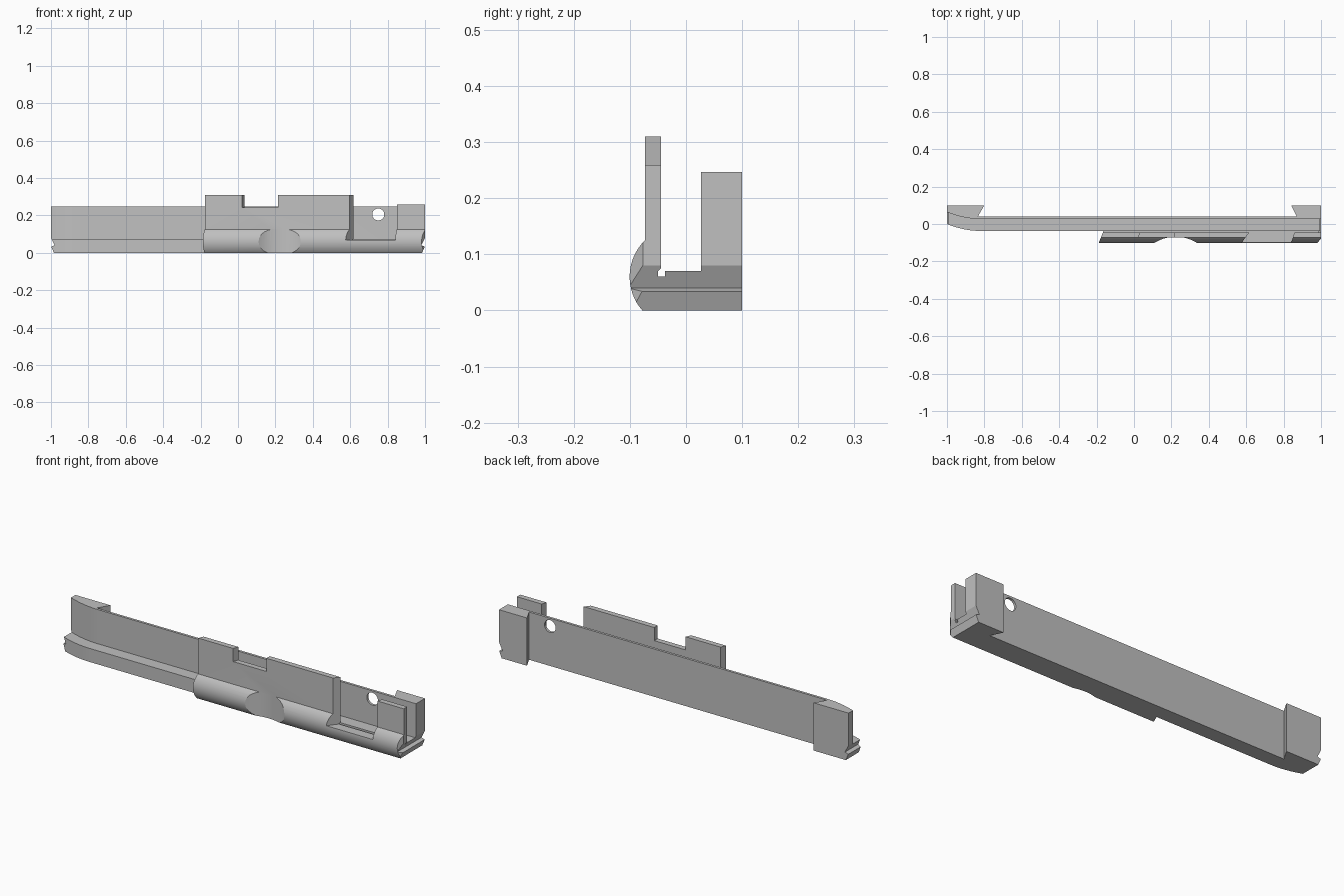
import bpy, bmesh, math
from mathutils import Vector

cube = bpy.data.objects.get("Cube")
if cube:
    bpy.data.objects.remove(cube, do_unlink=True)

grey = bpy.data.materials.new("plain grey")
grey.use_nodes = True
colour = (0.53, 0.53, 0.53, 1)
grey.diffuse_color = colour
grey.node_tree.nodes["Principled BSDF"].inputs["Base Color"].default_value = colour


def prism(name, outline, axis, low, high):
    """Extrude a 2D outline along one axis; the other two axes keep their order."""
    def place(p, d):
        c = list(p)
        c.insert("xyz".index(axis), d)
        return Vector(c)
    bm = bmesh.new()
    face = bm.faces.new([bm.verts.new(place(p, low)) for p in outline])
    grown = bmesh.ops.extrude_face_region(bm, geom=[face])["geom"]
    shift = place((0, 0), high - low)
    bmesh.ops.translate(bm, vec=shift, verts=[v for v in grown if isinstance(v, bmesh.types.BMVert)])
    bmesh.ops.recalc_face_normals(bm, faces=bm.faces)
    mesh = bpy.data.meshes.new(name)
    bm.to_mesh(mesh)
    bm.free()
    mesh.materials.append(grey)
    obj = bpy.data.objects.new(name, mesh)
    bpy.context.collection.objects.link(obj)
    return obj


def cut(obj, outline, axis, low, high):
    """Subtract a prism from an object and discard the cutter."""
    cutter = prism("cutter", outline, axis, low, high)
    cutter.hide_render = True
    mod = obj.modifiers.new("cut", "BOOLEAN")
    mod.operation = "DIFFERENCE"
    mod.solver = "EXACT"
    mod.object = cutter
    bpy.context.view_layer.objects.active = obj
    bpy.ops.object.modifier_apply(modifier=mod.name)
    bpy.data.objects.remove(cutter, do_unlink=True)


def circle(cx, cy, r, n):
    return [(cx + r * math.cos(math.tau * i / n), cy + r * math.sin(math.tau * i / n)) for i in range(n)]


def bent_edge(y, steps=10):
    """Plan edge that sweeps backwards towards the right end."""
    return [(-0.82 - 0.18 * i / steps, y + 0.037 * (i / steps) ** 2) for i in range(steps + 1)]


# Upright wall with a dovetailed block at each end
wall_front = bent_edge(0.027)
wall = prism("back_wall", [(1, 0.027)] + wall_front +
             [(-1, 0.1), (-0.8, 0.1), (-0.835, 0.04), (0.87, 0.04), (0.84, 0.1), (1, 0.1)],
             "z", 0, 0.247)
cut(wall, circle(0.75, 0.205, 0.032, 32), "y", -0.2, 0.2)

# Low ledge in front of the wall
ledge = prism("floor_ledge", [(1, -0.037)] + bent_edge(-0.037) + wall_front[::-1] + [(1, 0.027)],
              "z", 0, 0.07)

# Rounded front body with a thin upright plate and a groove behind it
arc = []
for i in range(17):
    a = math.radians(-41.2 + 86.8 * i / 16)
    arc.append((-0.0095 - 0.091 * math.cos(a), 0.06 + 0.091 * math.sin(a)))
body = prism("front_body", arc + [(-0.073, 0.31), (-0.045, 0.31), (-0.045, 0.075), (-0.05, 0.07),
             (-0.05, 0.06), (-0.037, 0.06), (-0.037, 0)], "x", -0.22, 1)

# Slanted start, plate notch, gap, lower end plate and finger scoop
cut(body, [(-0.3, -0.12), (-0.196, -0.12), (-0.16, -0.03), (-0.3, -0.03)], "z", -0.1, 0.4)
cut(body, [(0.015, -0.09), (0.04, -0.03), (0.213, -0.03), (0.213, -0.09)], "z", 0.242, 0.4)
cut(body, [(0.568, -0.11), (0.628, -0.03), (0.862, -0.03), (0.838, -0.11)], "z", 0.068, 0.4)
cut(body, [(0.7, -0.2), (1.1, -0.2), (1.1, 0), (0.7, 0)], "z", 0.259, 0.4)
cut(body, circle(0.223, -0.28, 0.212, 96), "z", -0.1, 0.126)
cut(body, [(0.978, -0.105), (1.004, -0.072), (1.1, -0.072), (1.1, -0.105)], "z", -0.1, 0.127)

# Stepped undercuts across both ends
undercut = [(1.001, 0.082), (0.98, 0.04), (0.999, 0.034), (0.984, -0.001),
            (0.984, -0.05), (1.1, -0.05), (1.1, 0.082)]
for part in (wall, ledge, body):
    for side in (1, -1):
        if side == 1 or part is not body:
            cut(part, [(side * x, z) for x, z in undercut], "y", -0.3, 0.3)

for part in (wall, ledge, body):
    bpy.ops.object.select_all(action="DESELECT")
    part.select_set(True)
    bpy.context.view_layer.objects.active = part
    bpy.ops.object.shade_smooth_by_angle(angle=math.radians(25))
